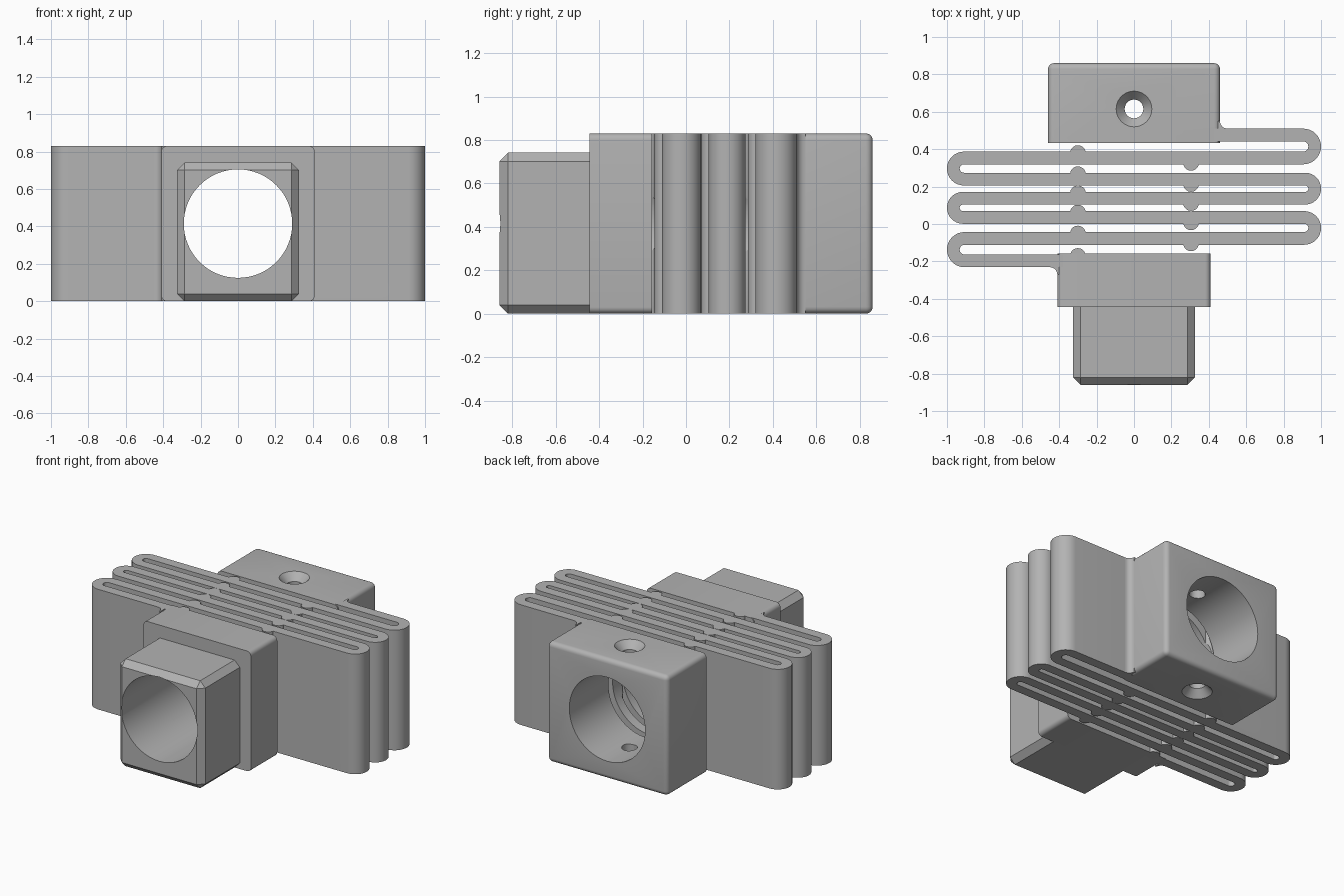
import bpy, bmesh, math
from mathutils import Vector

cube = bpy.data.objects.get("Cube")
if cube:
    bpy.data.objects.remove(cube, do_unlink=True)

H = 0.83          # body height
HALF = 0.034      # half thickness of a spring leaf
LEAVES = [0.476, 0.353, 0.24, 0.138, 0.035, -0.077, -0.197]

grey = bpy.data.materials.new("plain grey")
grey.use_nodes = True
grey.diffuse_color = (0.45, 0.45, 0.45, 1)
grey.node_tree.nodes["Principled BSDF"].inputs["Base Color"].default_value = (0.45, 0.45, 0.45, 1)


def finish(name, bm):
    bmesh.ops.recalc_face_normals(bm, faces=bm.faces)
    mesh = bpy.data.meshes.new(name)
    bm.to_mesh(mesh)
    bm.free()
    mesh.materials.append(grey)
    ob = bpy.data.objects.new(name, mesh)
    bpy.context.collection.objects.link(ob)
    return ob


def block(name, lo, hi, bevel, segments, rule):
    """Box between two corners, with the edges chosen by the rule bevelled."""
    bm = bmesh.new()
    bmesh.ops.create_cube(bm, size=1)
    for v in bm.verts:
        v.co = [lo[i] if v.co[i] < 0 else hi[i] for i in range(3)]
    edges = [e for e in bm.edges if rule(*(v.co.y for v in e.verts))]
    bmesh.ops.bevel(bm, geom=edges, offset=bevel, segments=segments,
                    profile=0.5, affect='EDGES')
    return finish(name, bm)


def prism(name, outline):
    """Upright prism over a plan outline."""
    bm = bmesh.new()
    face = bm.faces.new([bm.verts.new((x, y, 0)) for x, y in outline])
    top = bmesh.ops.extrude_face_region(bm, geom=[face])["geom"]
    bmesh.ops.translate(bm, vec=(0, 0, H),
                        verts=[g for g in top if isinstance(g, bmesh.types.BMVert)])
    return finish(name, bm)


def lathe(name, profile, segments):
    """Closed solid of (radius, height) rings around z."""
    bm = bmesh.new()
    rings = [[bm.verts.new((r * math.cos(k * math.tau / segments),
                            r * math.sin(k * math.tau / segments), z))
              for k in range(segments)] for r, z in profile]
    for a, b in zip(rings, rings[1:]):
        for k in range(segments):
            n = (k + 1) % segments
            bm.faces.new((a[k], a[n], b[n], b[k]))
    bm.faces.new(rings[0])
    bm.faces.new(rings[-1])
    return finish(name, bm)


def arc(cx, cy, r, start, end, steps):
    return [(cx + r * math.cos(start + (end - start) * k / steps),
             cy + r * math.sin(start + (end - start) * k / steps))
            for k in range(steps + 1)]


# Blocks at both ends and the square plug
back_block = block("back_block", (-0.46, 0.433, 0), (0.46, 0.86, H), 0.032, 5,
                   lambda a, b: max(a, b) > 0.5)
front_block = block("front_block", (-0.41, -0.445, 0), (0.41, -0.157, H), 0.03, 5,
                    lambda a, b: a != b)
plug = block("plug", (-0.325, -0.86, 0), (0.325, -0.44, 0.742), 0.04, 1,
             lambda a, b: min(a, b) < -0.5)

# Folded spring: a centre line with round turns, offset to both sides
left, right = [(0.4, LEAVES[0] + HALF)], [(0.4, LEAVES[0] - HALF)]
for i, (y0, y1) in enumerate(zip(LEAVES, LEAVES[1:])):
    r, cy = (y0 - y1) / 2, (y0 + y1) / 2
    side = 1 if i % 2 == 0 else -1
    cx = side * (1 - r - HALF)
    start, end = math.pi / 2, math.pi / 2 - side * math.pi
    left += arc(cx, cy, r + side * HALF, start, end, 16)
    right += arc(cx, cy, r - side * HALF, start, end, 16)
left.append((-0.38, LEAVES[-1] + HALF))
right.append((-0.38, LEAVES[-1] - HALF))
spring = prism("folded_spring", left + right[::-1])

# Fillets where the spring meets the blocks
for name, x, y, s in (("back_fillet", 0.46, LEAVES[0] + HALF, 1),
                      ("front_fillet", -0.41, LEAVES[-1] - HALF, -1)):
    r = 0.04
    curve = arc(x + s * r, y + s * r, s * r, math.pi, math.pi * 1.5, 8)
    prism(name, [(x - s * 0.01, y - s * 0.01), (x - s * 0.01, y + s * r)]
          + curve + [(x + s * r, y - s * 0.01)])

# Small stops between the leaves
bm = bmesh.new()
stops = [(-0.3, y + HALF - 0.008) for y in LEAVES[1:]]
stops += [(0.305, y - HALF + 0.008) for y in LEAVES[1:-1]]
for x, y in stops:
    made = bmesh.ops.create_cone(bm, cap_ends=True, segments=20, radius1=0.042,
                                 radius2=0.042, depth=H)
    bmesh.ops.translate(bm, vec=(x, y, H / 2), verts=made["verts"])
stops = finish("spring_stops", bm)

# Main bore and countersunk screw hole
bore = lathe("bore_cutter", [(0.29, -1.0), (0.29, 1.0)], 64)
bore.rotation_euler.x = math.pi / 2
bore.location.z = 0.415
screw = lathe("screw_cutter", [(0.1, -0.005), (0.05, 0.05),
                               (0.05, H - 0.05), (0.1, H + 0.005)], 32)
screw.location.y = 0.615


def cut(ob, cutter):
    mod = ob.modifiers.new("cut", 'BOOLEAN')
    mod.operation = 'DIFFERENCE'
    mod.solver = 'EXACT'
    mod.object = cutter
    bpy.context.view_layer.objects.active = ob
    bpy.ops.object.modifier_apply(modifier=mod.name)


bpy.context.view_layer.update()
for ob in (back_block, front_block, plug, spring, stops):
    cut(ob, bore)
cut(back_block, screw)
for cutter in (bore, screw):
    bpy.data.objects.remove(cutter, do_unlink=True)

# Smooth shading with sharp edges kept
bpy.ops.object.select_all(action='DESELECT')
for ob in bpy.context.collection.objects:
    if ob.type == 'MESH' and grey.name in ob.data.materials:
        ob.select_set(True)
        bpy.context.view_layer.objects.active = ob
bpy.ops.object.shade_smooth_by_angle(angle=math.radians(30))
